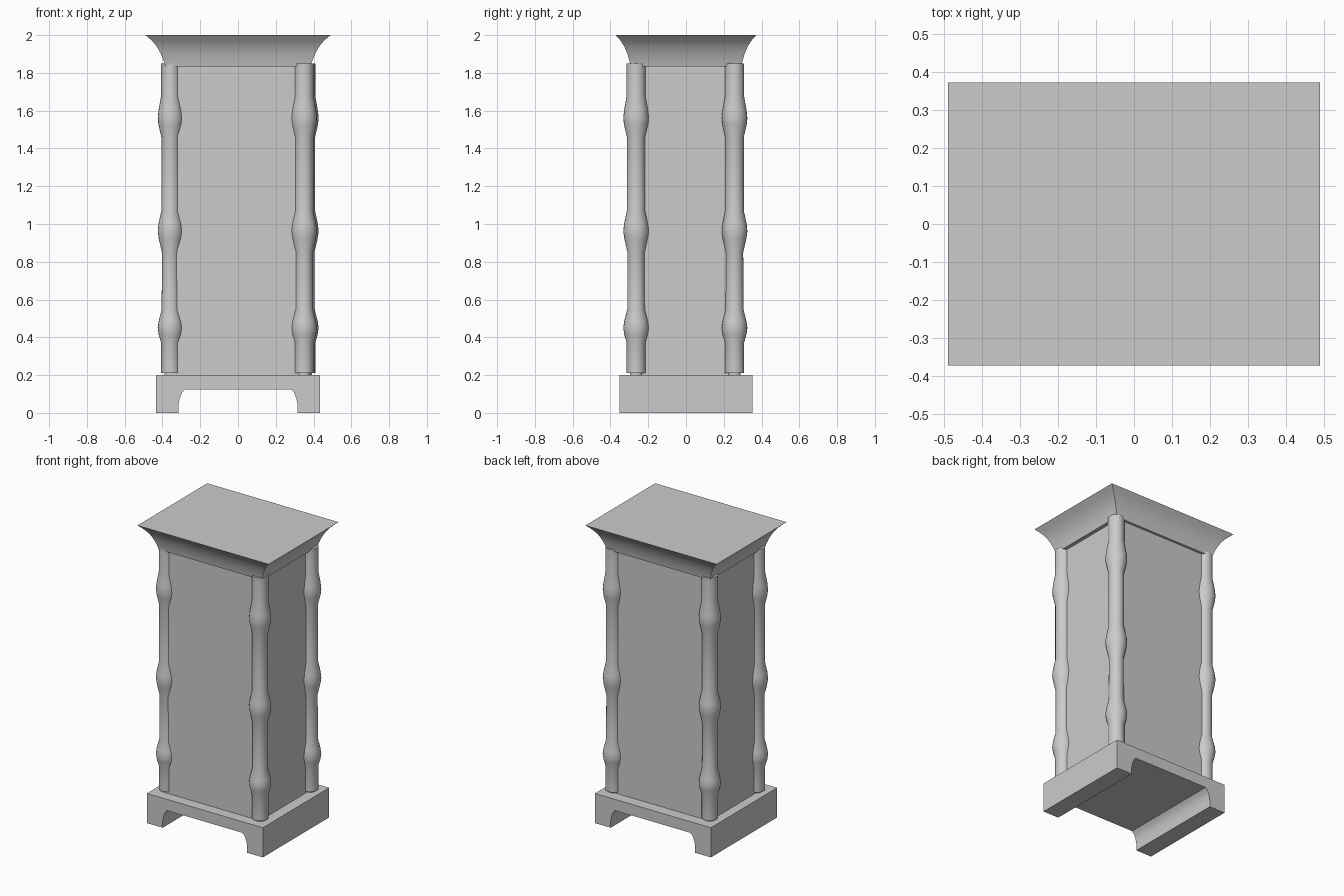
import bpy, bmesh
from math import cos, sin, pi

if "Cube" in bpy.data.objects:
    bpy.data.objects.remove(bpy.data.objects["Cube"])


def finish(name, bm, smooth=None):
    bmesh.ops.recalc_face_normals(bm, faces=bm.faces)
    me = bpy.data.meshes.new(name)
    bm.to_mesh(me)
    bm.free()
    ob = bpy.data.objects.new(name, me)
    bpy.context.collection.objects.link(ob)
    if smooth:
        bpy.ops.object.select_all(action='DESELECT')
        ob.select_set(True)
        bpy.context.view_layer.objects.active = ob
        bpy.ops.object.shade_smooth_by_angle(angle=smooth)
    return ob


def loft(name, rings, smooth=None):
    """Bridge a stack of equal-length rings and cap both ends."""
    bm = bmesh.new()
    vs = [[bm.verts.new(p) for p in r] for r in rings]
    n = len(vs[0])
    for a, b in zip(vs, vs[1:]):
        for i in range(n):
            j = (i + 1) % n
            bm.faces.new((a[i], a[j], b[j], b[i]))
    bm.faces.new(vs[0][::-1])
    bm.faces.new(vs[-1])
    return finish(name, bm, smooth)


def rect(x0, x1, y0, y1, z):
    return [(x0, y0, z), (x1, y0, z), (x1, y1, z), (x0, y1, z)]


# plinth with a curved arch cut from front to back
half = [(0.433, 0.2), (0.433, 0), (0.315, 0), (0.315, 0.045),
        (0.308, 0.08), (0.295, 0.11), (0.28, 0.125)]
outline = half + [(-x, z) for x, z in reversed(half)]
loft("plinth", [[(x, y, z) for x, z in outline] for y in (-0.353, 0.353)], 0.5)

# cabinet body
loft("body", [rect(-0.37, 0.36, -0.28, 0.277, z) for z in (0.2, 1.84)])

# flared crown
crown = [(0.385, 0.294, 1.835), (0.392, 0.299, 1.86), (0.408, 0.31, 1.9),
         (0.43, 0.327, 1.94), (0.455, 0.346, 1.97), (0.49, 0.372, 2.0)]
loft("crown", [rect(-x, x, -y, y, z) for x, y, z in crown], 0.5)

# turned corner columns with three swellings
profile = [(0.032, 0.2), (0.032, 0.21), (0.05, 0.212), (0.05, 0.37),
           (0.063, 0.415), (0.068, 0.45), (0.063, 0.485), (0.047, 0.55),
           (0.046, 0.85), (0.062, 0.92), (0.068, 0.96), (0.064, 1.0),
           (0.049, 1.07), (0.049, 1.46), (0.064, 1.525), (0.068, 1.56),
           (0.064, 1.60), (0.05, 1.68), (0.05, 1.85)]
SIDES = 24
columns = {"front_left_column": (-0.357, -0.247),
           "front_right_column": (0.35, -0.264),
           "back_left_column": (-0.356, 0.254),
           "back_right_column": (0.359, 0.257)}
for name, (cx, cy) in columns.items():
    loft(name, [[(cx + r * cos(2 * pi * i / SIDES), cy + r * sin(2 * pi * i / SIDES), z)
                 for i in range(SIDES)] for r, z in profile], 0.6)
